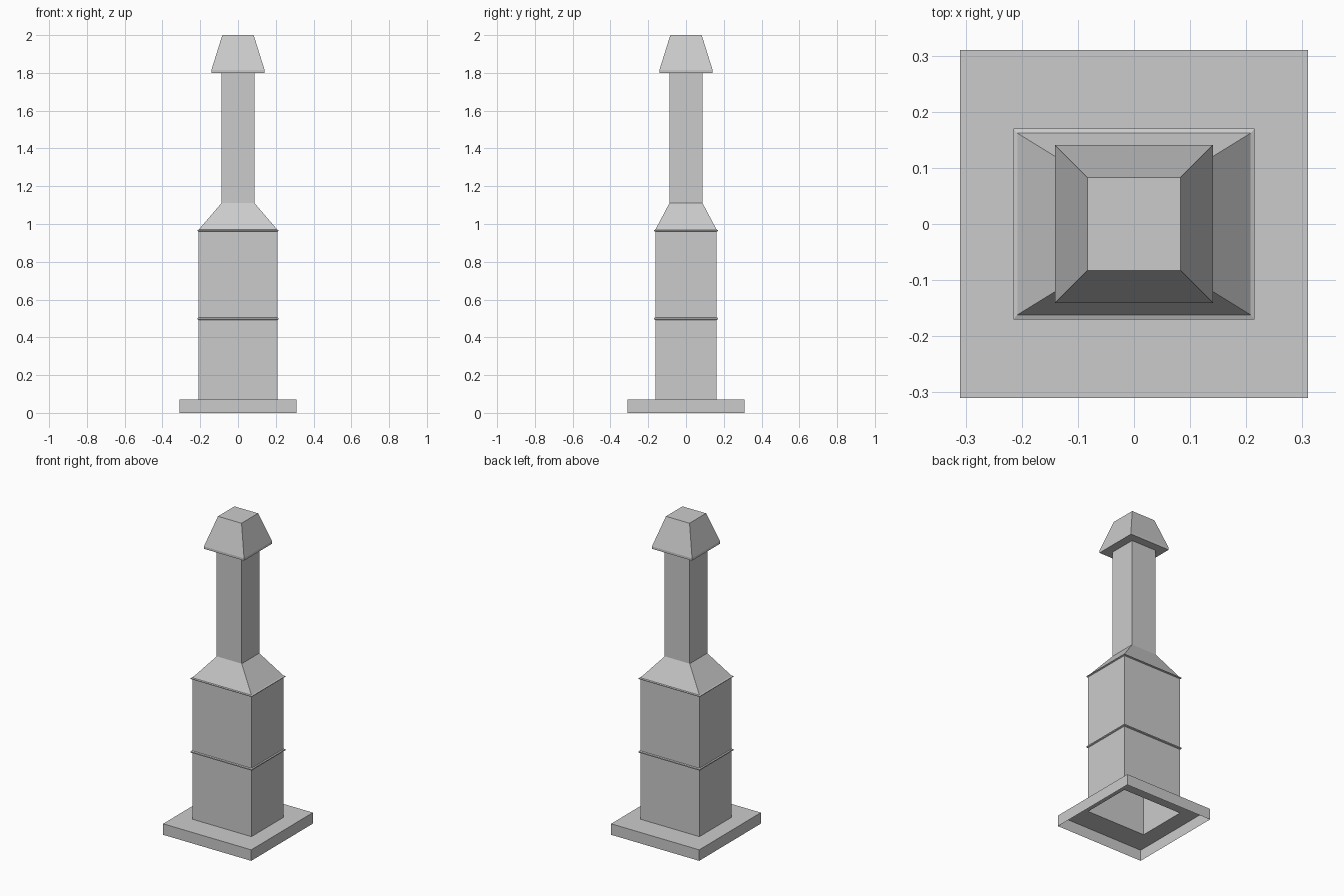
import bpy, bmesh

cube = bpy.data.objects.get("Cube")
if cube:
    bpy.data.objects.remove(cube, do_unlink=True)

stone = bpy.data.materials.new("grey_stone")
stone.use_nodes = True
GREY = (0.6, 0.6, 0.6, 1)
stone.diffuse_color = GREY
stone.node_tree.nodes["Principled BSDF"].inputs["Base Color"].default_value = GREY


def loft(name, rings, close_top=False):
    """Rectangular shell through rings of (half width, half depth, height)."""
    bm = bmesh.new()
    loops = [[bm.verts.new((sx * w, sy * d, z))
              for sx, sy in ((-1, -1), (1, -1), (1, 1), (-1, 1))]
             for w, d, z in rings]
    for low, high in zip(loops, loops[1:]):
        for i in range(4):
            j = (i + 1) % 4
            bm.faces.new((low[i], low[j], high[j], high[i]))
    if close_top:
        bm.faces.new(loops[-1])
    mesh = bpy.data.meshes.new(name)
    bm.to_mesh(mesh)
    bm.free()
    mesh.materials.append(stone)
    obj = bpy.data.objects.new(name, mesh)
    bpy.context.collection.objects.link(obj)
    return obj


W, D = 0.208, 0.162      # body half size
LW, LD = 0.215, 0.17     # lip half size
N = 0.088                # neck half size

# Plinth: open underneath, with an opening below the body
loft("plinth", [(0.31, 0.31, 0), (0.31, 0.31, 0.07), (W, D, 0.07)])

# Body with a thin lip halfway up and another under the shoulder
loft("body", [(W, D, 0.07), (W, D, 0.492), (LW, LD, 0.495), (LW, LD, 0.502),
              (W, D, 0.505), (W, D, 0.96), (LW, LD, 0.963), (LW, LD, 0.967),
              (W, D, 0.97)])

# Sloping shoulder and neck
loft("shoulder", [(W, D, 0.97), (N, N, 1.11)])
loft("neck", [(N, N, 1.11), (N, N, 1.8)])

# Flared cap with a flat underside
loft("cap", [(N, N, 1.8), (0.141, 0.141, 1.8), (0.141, 0.141, 1.815),
             (0.083, 0.083, 2)], close_top=True)
